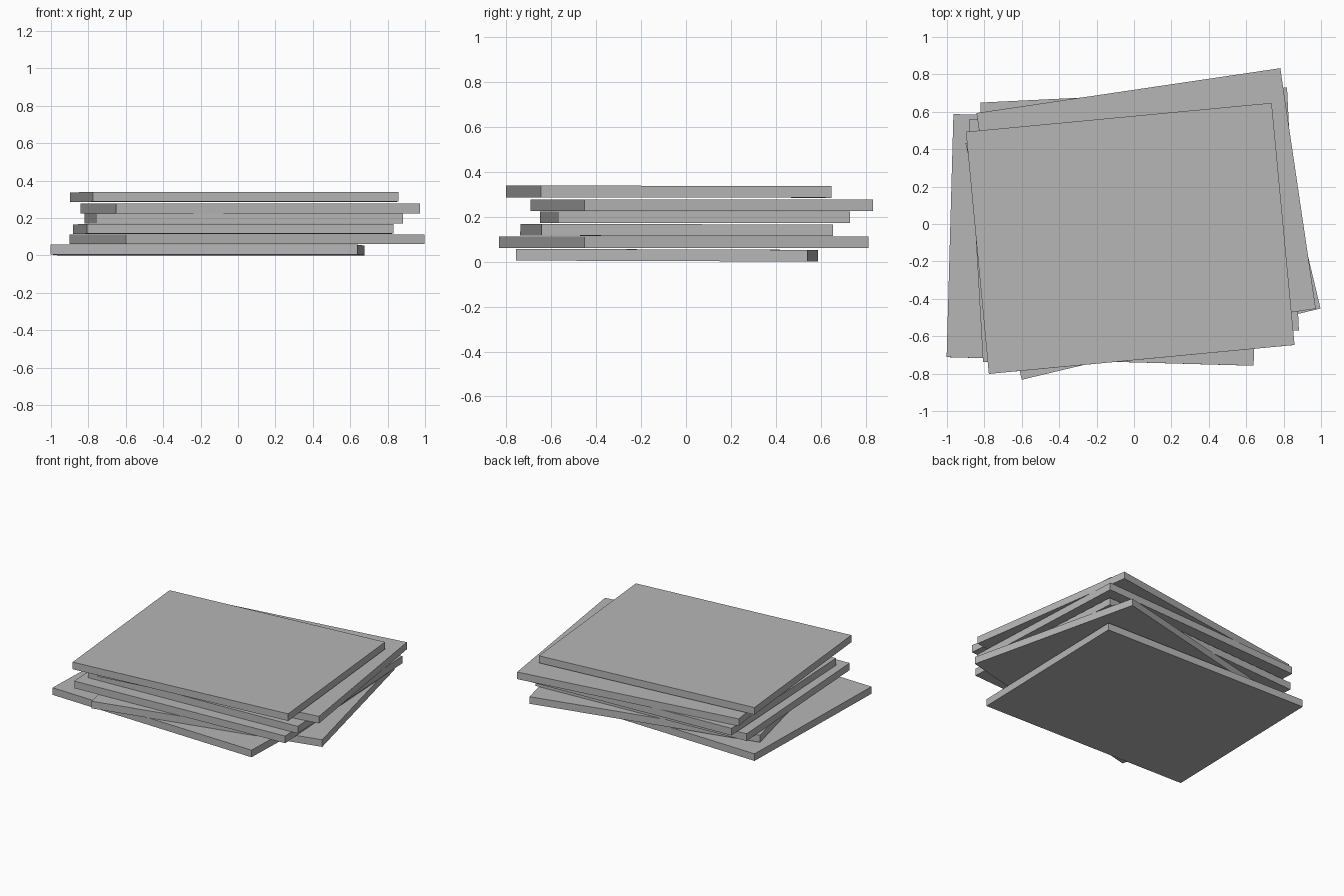
import bpy
from math import radians

if "Cube" in bpy.data.objects:
    bpy.data.objects.remove(bpy.data.objects["Cube"])

# Shared slab size (width, depth, thickness)
SIZE = (1.642, 1.30, 0.052)

# Per slab, bottom to top: centre x, y, z, forward tilt and turn in degrees
SLABS = [
    (-0.163, -0.085, 0.029, -0.2, -1.6),
    (0.048, -0.010, 0.086, 0.0, 13.4),
    (-0.025, -0.042, 0.141, -0.1, 3.3),
    (0.030, 0.040, 0.198, 0.0, 2.8),
    (0.065, 0.070, 0.251, 0.0, 8.4),
    (-0.020, -0.077, 0.312, -0.1, 5.4),
]

# Dark grey slab colour
grey = bpy.data.materials.new("dark_grey")
grey.diffuse_color = (0.47, 0.47, 0.47, 1)
grey.use_nodes = True
grey.node_tree.nodes["Principled BSDF"].inputs["Base Color"].default_value = grey.diffuse_color


def add_slab(index, x, y, z, tilt, turn):
    bpy.ops.mesh.primitive_cube_add(
        size=1, location=(x, y, z), rotation=(radians(tilt), 0, radians(turn)))
    slab = bpy.context.object
    slab.name = f"stacked_slab_{index}"
    slab.scale = SIZE
    bpy.ops.object.transform_apply(location=False, rotation=False, scale=True)
    slab.data.materials.append(grey)


# Loose stack of turned slabs
for i, slab in enumerate(SLABS, 1):
    add_slab(i, *slab)
